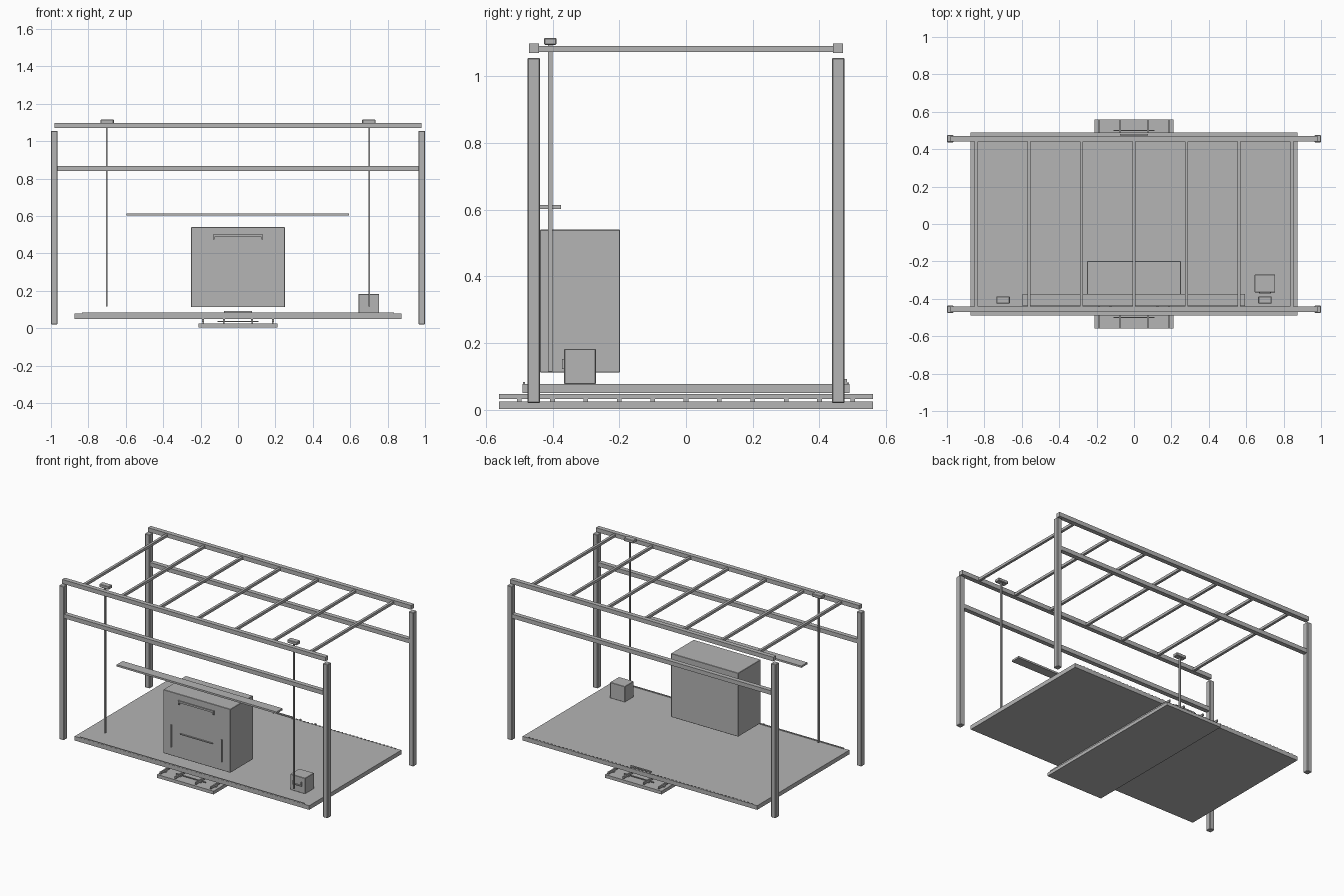
import bpy, bmesh

grey = bpy.data.materials.new("plain grey")
grey.diffuse_color = (0.46, 0.46, 0.46, 1)


def boxes(name, ranges, bevel=0):
    """One object made of boxes, each given as (x0, x1, y0, y1, z0, z1)."""
    bm = bmesh.new()
    for x0, x1, y0, y1, z0, z1 in ranges:
        for v in bmesh.ops.create_cube(bm, size=1)["verts"]:
            v.co.x = (x0 + x1) / 2 + v.co.x * (x1 - x0)
            v.co.y = (y0 + y1) / 2 + v.co.y * (y1 - y0)
            v.co.z = (z0 + z1) / 2 + v.co.z * (z1 - z0)
    mesh = bpy.data.meshes.new(name)
    bm.to_mesh(mesh)
    bm.free()
    mesh.materials.append(grey)
    ob = bpy.data.objects.new(name, mesh)
    bpy.context.collection.objects.link(ob)
    if bevel:
        mod = ob.modifiers.new("edge", "BEVEL")
        mod.width = bevel
        mod.segments = 1
    return ob


def bar(x, y, z0, z1, wx, wy):
    """Upright box centred on x, y."""
    return (x - wx / 2, x + wx / 2, y - wy / 2, y + wy / 2, z0, z1)


# frame: posts, top beams and middle rails on both long sides
for side, label in ((-1, "front"), (1, "back")):
    y = side * 0.456
    for sx, hand in ((-1, "left"), (1, "right")):
        boxes(f"{label}_{hand}_post", [bar(sx * 0.982, y, 0.02, 1.055, 0.035, 0.038)], 0.003)
    boxes(f"{label}_top_beam", [bar(0, y, 1.07, 1.098, 1.96, 0.03)])
    boxes(f"{label}_middle_rail", [bar(0, y, 0.84, 0.868, 1.93, 0.03)])

# rafters
for i in range(7):
    boxes(f"rafter_{i + 1}", [bar((i - 3) * 0.281, 0, 1.073, 1.09, 0.017, 0.89)])

# deck with a slim strip along both long edges
boxes("deck", [bar(0, 0, 0.05, 0.078, 1.746, 0.98)])
boxes("front_edge_strip", [bar(0, -0.486, 0.076, 0.084, 1.67, 0.006)])
n = 60
boxes("back_edge_studs", [bar(-0.83 + 1.66 * i / (n - 1), 0.486, 0.076, 0.082, 0.01, 0.006)
                          for i in range(n)])
boxes("back_edge_handle", [bar(0, 0.478, 0.084, 0.092, 0.15, 0.008),
                           bar(-0.07, 0.478, 0.076, 0.085, 0.006, 0.006),
                           bar(0.07, 0.478, 0.076, 0.085, 0.006, 0.006)])

# long tray under the deck, with raised runners on short spacers
boxes("tray", [bar(0, 0, 0.003, 0.025, 0.42, 1.12)])
runners = (-0.187, -0.075, 0.075, 0.187)
boxes("tray_runners", [bar(x, 0, 0.033, 0.048, 0.009, 1.12) for x in runners])
boxes("tray_spacers", [bar(x, -0.5 + 0.1 * i, 0.024, 0.034, 0.008, 0.014)
                       for x in runners for i in range(11)])
boxes("tray_crossbars", [bar(0, s * 0.5, 0.032, 0.038, 0.22, 0.006) for s in (-1, 1)])

# cabinet with handle and trim on its front face
boxes("cabinet", [(-0.25, 0.25, -0.438, -0.198, 0.112, 0.54)], 0.002)
boxes("cabinet_handle", [(-0.133, 0.133, -0.45, -0.443, 0.488, 0.5)]
      + [bar(s * 0.129, -0.444, 0.473, 0.5, 0.007, 0.012) for s in (-1, 1)])
boxes("cabinet_trim", [bar(s * 0.188, -0.441, 0.17, 0.32, 0.006, 0.008) for s in (-1, 1)]
      + [(-0.12, 0.12, -0.445, -0.437, 0.273, 0.279)])

# shelf over the cabinet
boxes("shelf", [(-0.597, 0.593, -0.438, -0.374, 0.602, 0.614)])

# hanging rods with caps
for s, label in ((-1, "left"), (1, "right")):
    boxes(f"{label}_rod", [bar(s * 0.702, -0.407, 0.115, 1.1, 0.008, 0.014)])
    boxes(f"{label}_rod_cap", [bar(s * 0.7, -0.407, 1.094, 1.115, 0.072, 0.038)], 0.003)

# small box with a handle
boxes("small_box", [(0.645, 0.755, -0.365, -0.27, 0.077, 0.183)], 0.002)
boxes("small_box_handle", [(0.668, 0.732, -0.372, -0.364, 0.122, 0.129),
                           bar(0.671, -0.368, 0.122, 0.152, 0.006, 0.008),
                           bar(0.729, -0.368, 0.122, 0.152, 0.006, 0.008)])
